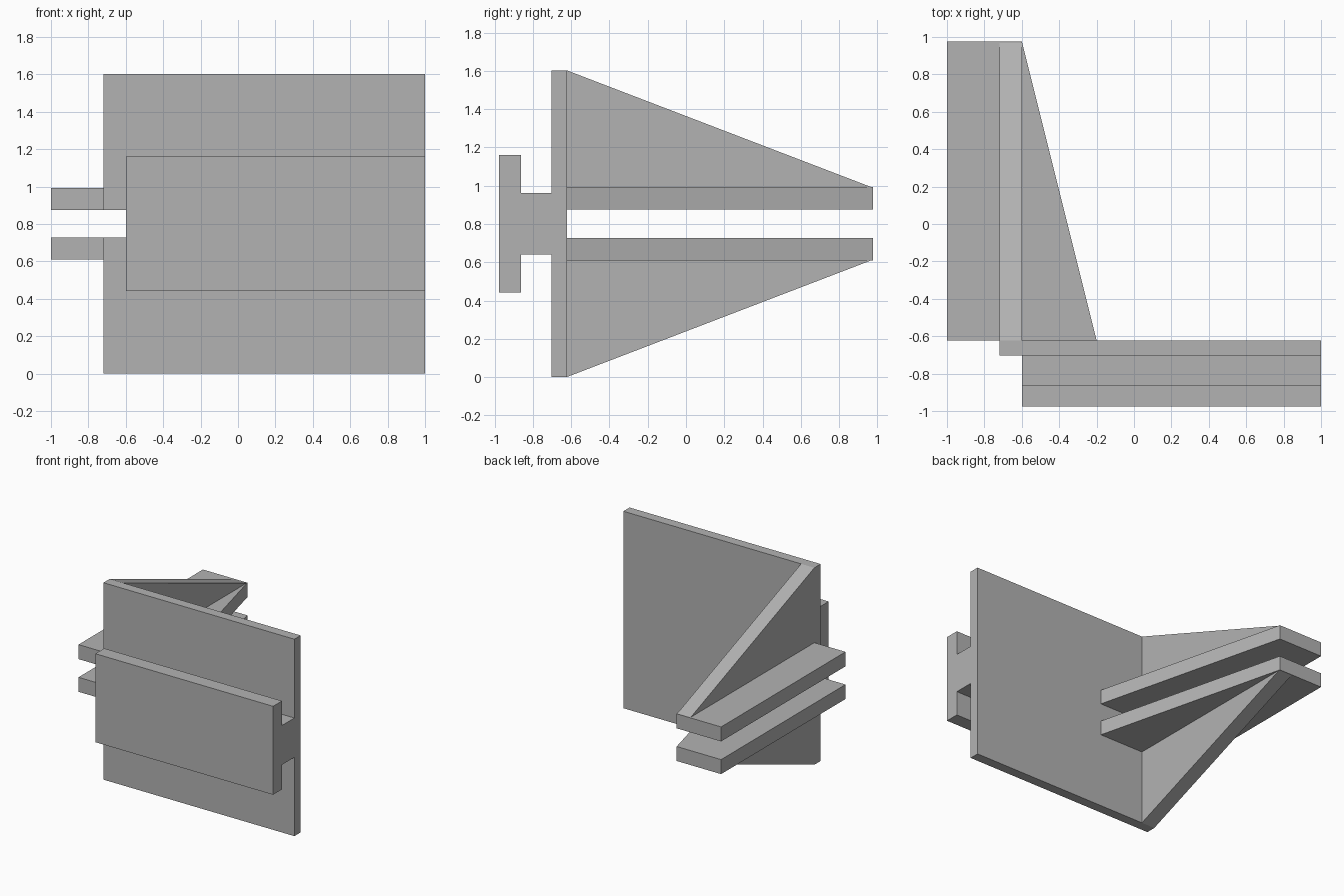
import bpy
import bmesh
from mathutils import Vector

if "Cube" in bpy.data.objects:
    bpy.data.objects.remove(bpy.data.objects["Cube"], do_unlink=True)

grey = bpy.data.materials.new("plain grey")
grey.use_nodes = True
colour = (0.45, 0.45, 0.45, 1)
grey.diffuse_color = colour
grey.node_tree.nodes["Principled BSDF"].inputs["Base Color"].default_value = colour

# Main levels shared by the parts
height = 1.603
middle = height / 2
slot_half = 0.074
shelf_half = 0.192
fin_out, fin_in = -0.72, -0.6
plate_front, plate_back = -0.703, -0.623
front, back = -0.977, 0.977


def extrude(name, outline, axis, start, end):
    """Prism: 2D outline in the other two axes, extruded along one axis."""
    bm = bmesh.new()

    def place(point, depth):
        co = list(point)
        co.insert(axis, depth)
        return bm.verts.new(Vector(co))

    face = bm.faces.new([place(p, start) for p in outline])
    result = bmesh.ops.extrude_face_region(bm, geom=[face])
    shift = Vector((0, 0, 0))
    shift[axis] = end - start
    moved = [g for g in result["geom"] if isinstance(g, bmesh.types.BMVert)]
    bmesh.ops.translate(bm, verts=moved, vec=shift)
    bmesh.ops.recalc_face_normals(bm, faces=bm.faces[:])
    mesh = bpy.data.meshes.new(name)
    bm.to_mesh(mesh)
    bm.free()
    mesh.materials.append(grey)
    obj = bpy.data.objects.new(name, mesh)
    bpy.context.collection.objects.link(obj)
    return obj


# Upright plate with a notch in line with the gap between the shelves
extrude("upright_plate", [
    (fin_out, 0), (1, 0), (1, height), (fin_out, height),
    (fin_out, middle + slot_half), (fin_in, middle + slot_half),
    (fin_in, middle - slot_half), (fin_out, middle - slot_half),
], 1, plate_front, plate_back)

# T-shaped rail on the front of the plate
flange, web, step = 0.36, 0.16, -0.863
extrude("front_rail", [
    (front, middle - flange), (step, middle - flange),
    (step, middle - web), (plate_front, middle - web),
    (plate_front, middle + web), (step, middle + web),
    (step, middle + flange), (front, middle + flange),
], 0, fin_in, 1)

# Tapered shelves and triangular fins, mirrored about the middle height
for side, sign in (("upper", 1), ("lower", -1)):
    shelf_face = middle + sign * shelf_half
    extrude(side + "_shelf", [
        (-1, plate_back), (-0.2, plate_back), (fin_in, back), (-1, back),
    ], 2, middle + sign * slot_half, shelf_face)
    extrude(side + "_fin", [
        (plate_back, shelf_face),
        (plate_back, middle + sign * middle),
        (0.967, shelf_face),
    ], 0, fin_out, fin_in)
